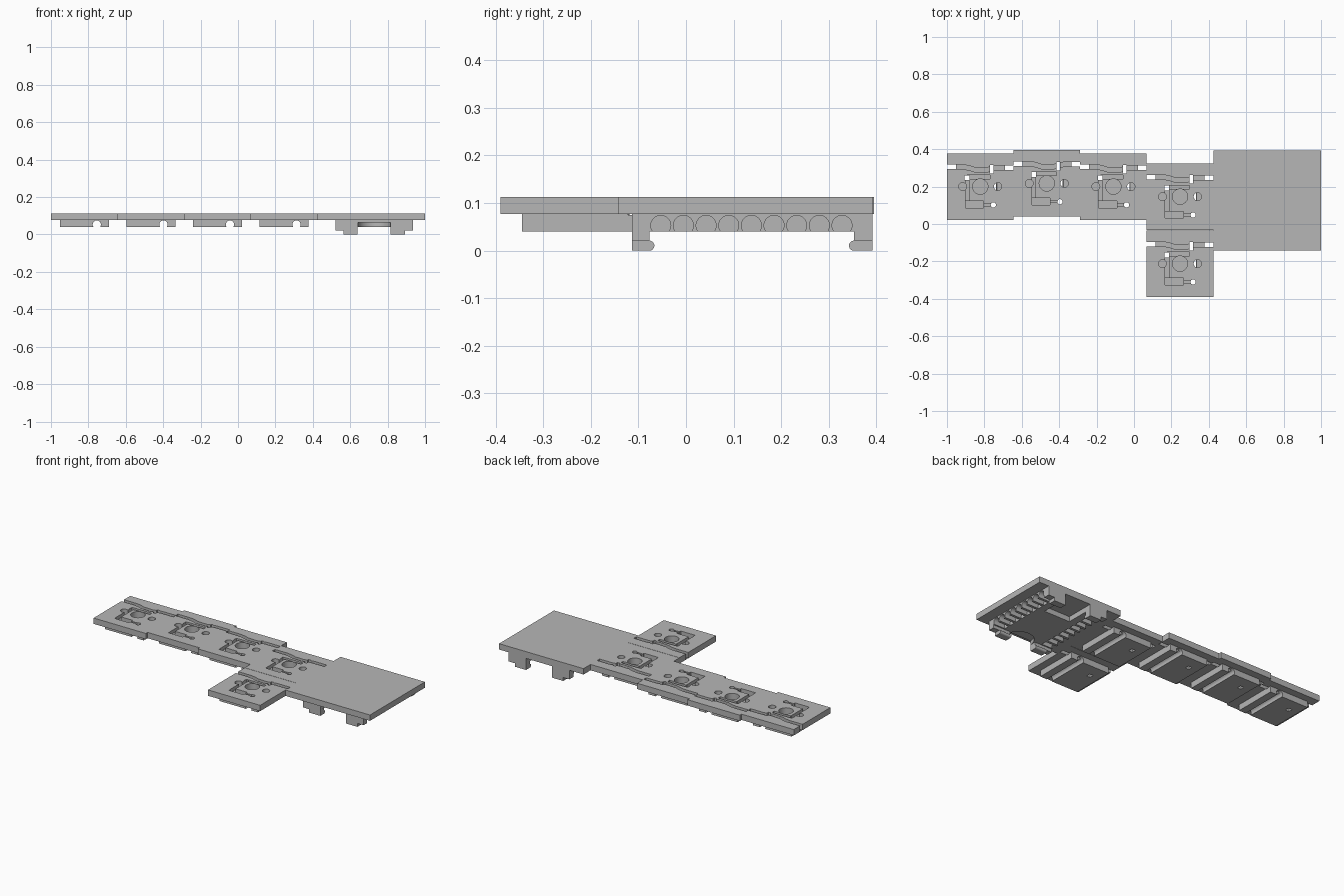
import bpy, bmesh, math
from mathutils import Matrix, Vector

if "Cube" in bpy.data.objects:
    bpy.data.objects.remove(bpy.data.objects["Cube"], do_unlink=True)

grey = bpy.data.materials.new("plain_grey")
grey.use_nodes = True
grey.diffuse_color = (0.47, 0.47, 0.47, 1)
grey.node_tree.nodes["Principled BSDF"].inputs["Base Color"].default_value = grey.diffuse_color

PLATE, TOP, FLOOR = 0.077, 0.113, 0.04    # main heights
OVER = 0.2                                # cutters reach past the top


def add(name, bm):
    bmesh.ops.recalc_face_normals(bm, faces=bm.faces)
    mesh = bpy.data.meshes.new(name)
    bm.to_mesh(mesh)
    bm.free()
    mesh.materials.append(grey)
    obj = bpy.data.objects.new(name, mesh)
    bpy.context.collection.objects.link(obj)
    return obj


def box(name, x0, x1, y0, y1, z0, z1):
    bm = bmesh.new()
    size = Matrix.Diagonal((x1 - x0, y1 - y0, z1 - z0, 1))
    mid = Matrix.Translation(((x0 + x1) / 2, (y0 + y1) / 2, (z0 + z1) / 2))
    bmesh.ops.create_cube(bm, size=1, matrix=mid @ size)
    return add(name, bm)


def cylinder(name, a, b, r):
    a, b = Vector(a), Vector(b)
    turn = (b - a).to_track_quat("Z", "Y").to_matrix().to_4x4()
    bm = bmesh.new()
    bmesh.ops.create_cone(bm, cap_ends=True, segments=32, radius1=r, radius2=r,
                          depth=(b - a).length, matrix=Matrix.Translation((a + b) / 2) @ turn)
    return add(name, bm)


def hole(x, y, r, z0):
    return cylinder("hole_cutter", (x, y, z0), (x, y, OVER), r)


def ribbon(path, width, z0, z1):
    """Upright prism following a path in plan."""
    bm = bmesh.new()
    outline = [(x, y - width / 2) for x, y in path] + [(x, y + width / 2) for x, y in reversed(path)]
    face = bm.faces.new([bm.verts.new((x, y, z0)) for x, y in outline])
    ext = bmesh.ops.extrude_face_region(bm, geom=[face])
    bmesh.ops.translate(bm, vec=(0, 0, z1 - z0),
                        verts=[v for v in ext["geom"] if isinstance(v, bmesh.types.BMVert)])
    return add("channel_cutter", bm)


def carve(obj, cutters):
    for cutter in cutters:
        mod = obj.modifiers.new("cut", "BOOLEAN")
        mod.operation, mod.solver, mod.object = "DIFFERENCE", "EXACT", cutter
    graph = bpy.context.evaluated_depsgraph_get()
    mesh = bpy.data.meshes.new_from_object(obj.evaluated_get(graph))
    obj.modifiers.clear()
    obj.data = mesh


def discard(cutters):
    for cutter in cutters:
        bpy.data.objects.remove(cutter, do_unlink=True)


# One switch module, built about its own centre
H = 0.178
plate = box("switch_plate", -H, H, -H, H, PLATE, TOP)
body = box("switch_socket", -0.131, 0.131, -0.133, 0.133, FLOOR, PLATE)
row_path = [(-0.19, 0.105), (-0.09, 0.105), (-0.06, 0.1), (-0.03, 0.09), (0.03, 0.088),
            (0.06, 0.095), (0.09, 0.102), (0.19, 0.102)]
cutters = [
    ribbon(row_path, 0.024, PLATE - 0.002, OVER),                            # row wire channel
    cylinder("column_cutter", (0.067, -0.3, 0.053), (0.067, 0.3, 0.053), 0.022),
    hole(0, 0, 0.041, 0.05),                                                 # centre post
    hole(-0.094, 0, 0.021, 0.05),
    hole(0.094, 0, 0.021, 0.05),
    hole(0.07, -0.098, 0.014, 0.03),                                         # diode lead
    box("pin_cutter", -0.083, -0.058, 0.034, 0.06, 0, OVER),
    box("slot_cutter", -0.08, -0.06, -0.1, 0.05, 0.092, OVER),
    box("diode_cutter", -0.079, 0.018, -0.115, -0.078, 0.082, OVER),
    box("lead_cutter", 0.01, 0.07, -0.103, -0.091, 0.091, OVER),
    box("upper_slot_cutter", -0.07, 0.052, 0.041, 0.061, 0.091, OVER),
    box("oval_cutter", 0.052, 0.07, 0.07, 0.115, 0.06, OVER),                # row and column crossing
]
for part in (plate, body):
    carve(part, cutters)
discard(cutters)

# Repeat the module along the row, plus one in front
spots = [(-0.822, 0.2), (-0.466, 0.217), (-0.11, 0.2), (0.246, 0.146), (0.246, -0.212)]
parts = [plate, body]
for i, (x, y) in enumerate(spots):
    for source in (plate, body):
        obj = source
        if i:
            obj = source.copy()
            bpy.context.collection.objects.link(obj)
            parts.append(obj)
        obj.location = (x, y, 0)

# Controller tray: plain lid with a carved block beneath
MID, W = 0.728, 0.207
FRONT, BACK = -0.113, 0.392
parts.append(box("controller_plate", 0.424, 1.0, -0.143, BACK, PLATE, TOP))
block = box("controller_block", MID - W, MID + W, FRONT, BACK, FLOOR, PLATE)
cutters = [
    cylinder("thumb_cutter", (MID, FRONT, 0), (MID, FRONT, 0.063), 0.087),
    box("port_cutter", MID - 0.088, MID + 0.088, 0.215, 0.5, 0, 0.071),
]
for side in (-1, 1):
    for i in range(9):
        y = -0.053 + i * 0.0476
        cutters.append(cylinder("wire_cutter", (MID + side * (W - 0.075), y, 0.053),
                                (MID + side * (W + 0.05), y, 0.053), 0.021))
carve(block, cutters)
discard(cutters)
parts.append(block)

# Four clip legs with rounded inward lips
for side, hand in ((-1, "right"), (1, "left")):
    for y0, y1, lip, end in ((FRONT, -0.077, -0.077, "front"), (0.353, BACK, 0.353, "back")):
        name = f"{end}_{hand}_clip"
        inner, outer, foot = (MID + side * d for d in (0.088, W, 0.165))
        parts.append(box(name + "_shoulder", min(inner, outer), max(inner, outer), y0, y1, 0.021, FLOOR))
        parts.append(box(name + "_foot", min(inner, foot), max(inner, foot), y0, y1, 0, 0.021))
        parts.append(cylinder(name + "_lip", (inner, lip, 0.0105), (foot, lip, 0.0105), 0.0105))

# Smooth the round walls, keep edges sharp
bpy.ops.object.select_all(action="DESELECT")
for obj in parts:
    obj.select_set(True)
bpy.context.view_layer.objects.active = parts[0]
bpy.ops.object.shade_smooth_by_angle(angle=math.radians(30))
